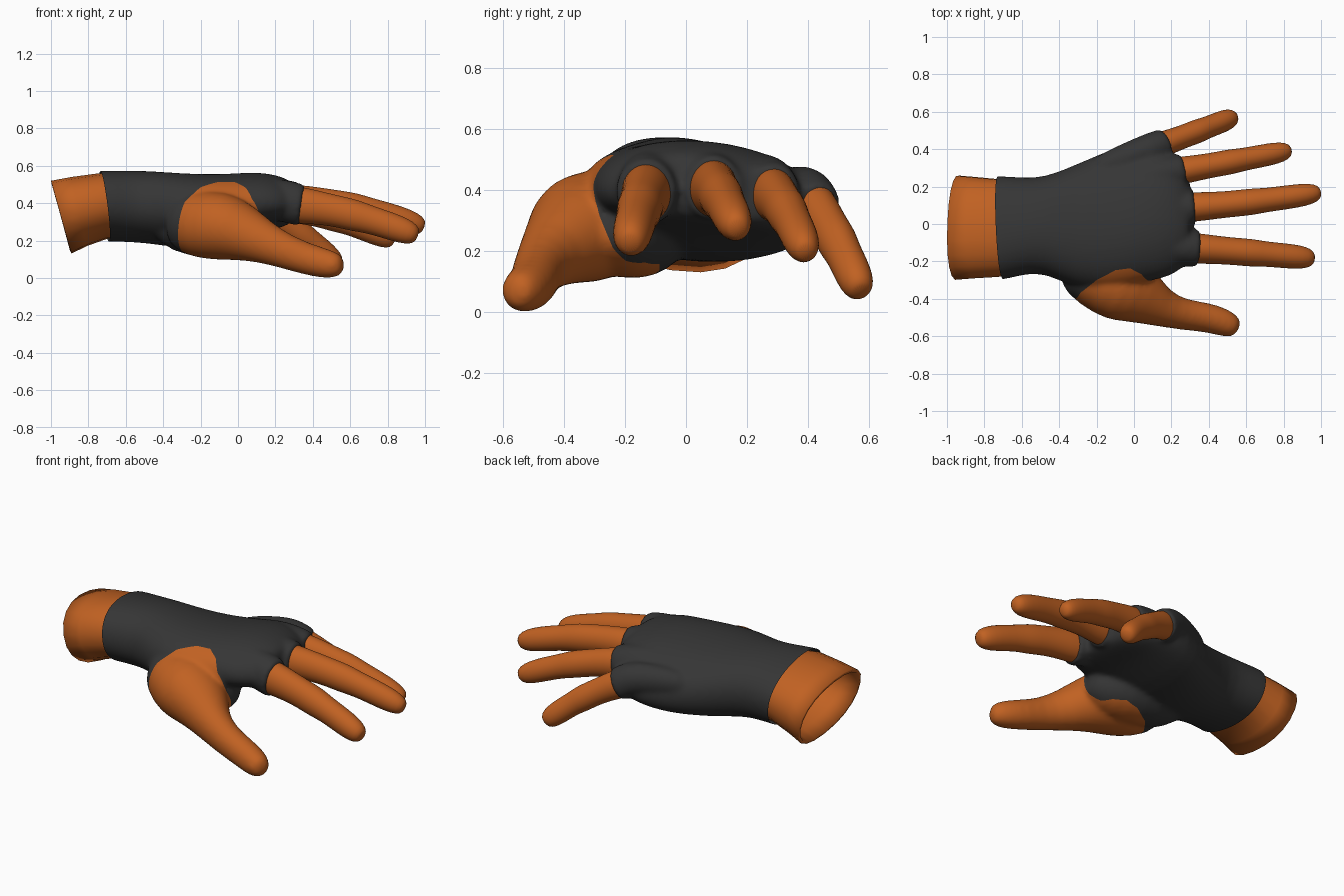
import bpy, bmesh, math
from mathutils import Vector

if "Cube" in bpy.data.objects:
    bpy.data.objects.remove(bpy.data.objects["Cube"])

SIDES = 20


def material(name, rgb):
    m = bpy.data.materials.new(name)
    m.diffuse_color = (*rgb, 1)
    m.use_nodes = True
    m.node_tree.nodes["Principled BSDF"].inputs["Base Color"].default_value = m.diffuse_color
    return m


skin = material("skin_orange", (0.53, 0.12, 0.016))
cloth = material("glove_charcoal", (0.036, 0.036, 0.036))


def bridge(bm, rings, caps=(True, True)):
    """Skin a list of point rings into a tube."""
    loops = [[bm.verts.new(p) for p in ring] for ring in rings]
    for a, b in zip(loops, loops[1:]):
        for i in range(SIDES):
            j = (i + 1) % SIDES
            bm.faces.new((a[i], a[j], b[j], b[i]))
    if caps[0]:
        bm.faces.new(loops[0][::-1])
    if caps[1]:
        bm.faces.new(loops[-1])


def section(x, y, z, ry, rz, tilt, arch=0.0, slant=0.0):
    """Tilted, arched cross-section of the arm, lying across x."""
    t, pts = math.radians(tilt), []
    for i in range(SIDES):
        a = 2 * math.pi * i / SIDES
        c, s = math.cos(a), math.sin(a)
        u = ry * math.copysign(abs(c) ** 0.9, c)
        v = rz * math.copysign(abs(s) ** 0.9, s) - arch * (c * c - 0.3)
        dz = v * math.cos(t) - u * math.sin(t)
        pts.append(Vector((x - slant * dz, y + u * math.cos(t) + v * math.sin(t), z + dz)))
    return pts


def tube(bm, path):
    """Tube along (x, y, z, side radius, height radius) stations."""
    pts = [Vector(p[:3]) for p in path]
    rings = []
    for i, p in enumerate(path):
        tan = (pts[min(i + 1, len(pts) - 1)] - pts[max(i - 1, 0)]).normalized()
        side = Vector((0, 0, 1)).cross(tan).normalized()
        up = tan.cross(side)
        rings.append([pts[i] + side * p[3] * math.cos(2 * math.pi * k / SIDES)
                      + up * p[4] * math.sin(2 * math.pi * k / SIDES) for k in range(SIDES)])
    bridge(bm, rings)


def make(name, bm, mats):
    bmesh.ops.recalc_face_normals(bm, faces=bm.faces)
    me = bpy.data.meshes.new(name)
    bm.to_mesh(me)
    bm.free()
    for m in mats:
        me.materials.append(m)
    for p in me.polygons:
        p.use_smooth = True
    ob = bpy.data.objects.new(name, me)
    bpy.context.collection.objects.link(ob)
    return ob


# Finger layout: base, middle joint, tip, base radius, tip radius
FINGERS = {
    "index": ((0.33, -0.13, 0.39), (0.64, -0.155, 0.33), (0.965, -0.185, 0.222), 0.086, 0.064),
    "middle": ((0.31, 0.09, 0.405), (0.64, 0.12, 0.37), (1.0, 0.17, 0.27), 0.083, 0.061),
    "ring": ((0.25, 0.285, 0.385), (0.53, 0.335, 0.32), (0.84, 0.395, 0.192), 0.078, 0.058),
    "pinky": ((0.15, 0.425, 0.34), (0.35, 0.50, 0.222), (0.54, 0.575, 0.062), 0.072, 0.058),
}


def along(f, t):
    """Point on the curve through base, joint and tip."""
    a, b, c = (Vector(v) for v in f[:3])
    return a * (1 - t) * (1 - 2 * t) + b * 4 * t * (1 - t) + c * t * (2 * t - 1)


for name, f in FINGERS.items():
    bm = bmesh.new()
    path = []
    for t, k in ((-0.15, 1.0), (0.02, 1.0), (0.2, 0.95), (0.36, 0.97), (0.48, 1.03), (0.6, 0.95),
                 (0.75, 1.0), (0.88, 1.0), (0.96, 0.82), (0.995, 0.45)):
        r = (f[3] + (f[4] - f[3]) * max(t, 0)) * k
        path.append((*along(f, t), r * 0.97, r * (1.16 - 0.12 * max(t, 0))))
    tube(bm, path)
    ob = make(name + "_finger", bm, [skin])
    ob.modifiers.new("round", "SUBSURF").levels = 1
    ob.modifiers["round"].render_levels = 1

# Open wrist with a slanted end
bm = bmesh.new()
bridge(bm, [section(-0.945, -0.02, 0.325, 0.282, 0.19, 9, slant=0.28),
            section(-0.85, -0.02, 0.355, 0.274, 0.18, 9, slant=0.22),
            section(-0.72, -0.022, 0.385, 0.264, 0.17, 9, slant=0.13),
            section(-0.50, -0.01, 0.38, 0.23, 0.16, 9)], caps=(False, True))
wrist = make("wrist", bm, [skin])
sol = wrist.modifiers.new("wall", "SOLIDIFY")
sol.thickness, sol.offset = 0.018, -1

# Hand body: palm, thumb and knuckle sleeves fused together
bm = bmesh.new()
bridge(bm, [section(*s) for s in (
    (-0.86, -0.025, 0.383, 0.292, 0.186, 9),
    (-0.72, -0.024, 0.385, 0.287, 0.186, 9),
    (-0.60, -0.012, 0.383, 0.264, 0.189, 9),
    (-0.48, -0.005, 0.38, 0.256, 0.193, 9),
    (-0.30, -0.015, 0.355, 0.345, 0.198, 8, 0.01),
    (-0.10, 0.03, 0.358, 0.39, 0.184, 8, 0.025),
    (0.04, 0.075, 0.385, 0.39, 0.167, 7, 0.035),
    (0.14, 0.075, 0.40, 0.375, 0.15, 6.5, 0.042),
    (0.23, 0.06, 0.40, 0.325, 0.13, 7, 0.045),
    (0.285, 0.04, 0.40, 0.25, 0.105, 8, 0.035),
    (0.305, 0.035, 0.40, 0.20, 0.08, 8, 0.03))])
# Thumb and its base
tube(bm, [(-0.38, -0.21, 0.30, 0.11, 0.13), (-0.22, -0.285, 0.285, 0.168, 0.182),
          (-0.08, -0.332, 0.28, 0.195, 0.188), (0.03, -0.375, 0.24, 0.165, 0.155),
          (0.14, -0.45, 0.19, 0.102, 0.113), (0.27, -0.487, 0.135, 0.083, 0.092),
          (0.38, -0.497, 0.098, 0.081, 0.086), (0.48, -0.525, 0.073, 0.077, 0.08),
          (0.535, -0.552, 0.067, 0.062, 0.066), (0.56, -0.565, 0.068, 0.035, 0.035)])
# Mound on the palm beside the thumb, and the web up to the index knuckle
tube(bm, [(-0.46, -0.10, 0.33, 0.08, 0.08), (-0.32, -0.14, 0.265, 0.15, 0.14),
          (-0.15, -0.17, 0.25, 0.19, 0.148), (-0.02, -0.21, 0.255, 0.17, 0.14),
          (0.07, -0.24, 0.28, 0.13, 0.11), (0.13, -0.25, 0.30, 0.07, 0.06)])
for f in FINGERS.values():
    base, fwd = along(f, 0), (along(f, 0.1) - along(f, 0)).normalized()
    back = Vector((fwd.x, fwd.y, fwd.z * 0.2))
    r = f[3]
    tube(bm, [(*(base + (back if d < -0.1 else fwd) * d + Vector((0, 0, lift))), r * k, r * k * 1.12)
              for d, k, lift in
              ((-0.44, 0.75, 0.0), (-0.32, 1.0, 0.02), (-0.19, 1.12, 0.035), (-0.08, 1.2, 0.012),
               (0.0, 1.18, 0.0), (0.012, 1.15, 0.0), (0.016, 1.1, 0.0))])
hand = make("glove_and_thumb", bm, [cloth, skin])
hand.modifiers.new("round", "SUBSURF").levels = 1
rem = hand.modifiers.new("fuse", "REMESH")
rem.mode, rem.voxel_size = "VOXEL", 0.0125
sm = hand.modifiers.new("relax", "SMOOTH")
sm.factor, sm.iterations = 0.5, 14
dg = bpy.context.evaluated_depsgraph_get()
fused = bpy.data.meshes.new_from_object(hand.evaluated_get(dg))
hand.modifiers.clear()

bm = bmesh.new()
bm.from_mesh(fused)
# Crisp open cuff at the wrist
bmesh.ops.bisect_plane(bm, geom=bm.verts[:] + bm.edges[:] + bm.faces[:],
                       plane_co=(-0.715, 0, 0.385), plane_no=(0.99, 0.06, 0.135), clear_inner=True)
# Thumb opening: cut along a sheared outline, then colour what is outside it
EDGE = [(-0.33, -0.50), (-0.285, -0.385), (-0.2, -0.285), (-0.1, -0.22), (-0.02, -0.21),
        (0.04, -0.255), (0.075, -0.315), (0.12, -0.34), (0.7, -0.36)]
SHEAR = 0.42
for (x0, y0), (x1, y1) in zip(EDGE, EDGE[1:]):
    faces = [f for f in bm.faces if x0 - 0.02 < f.calc_center_median().x < x1 + 0.02]
    geom = set(faces)
    for f in faces:
        geom.update(f.verts)
        geom.update(f.edges)
    bmesh.ops.bisect_plane(bm, geom=list(geom), plane_co=(x0, y0, 0.45),
                           plane_no=(y0 - y1, x1 - x0, SHEAR * (x1 - x0)))
for f in bm.faces:
    c = f.calc_center_median()
    y = c.y + SHEAR * (c.z - 0.45)
    f.smooth = True
    f.material_index = 0
    for (x0, y0), (x1, y1) in zip(EDGE, EDGE[1:]):
        if x0 <= c.x < x1 and y < y0 + (y1 - y0) * (c.x - x0) / (x1 - x0):
            f.material_index = 1
bm.to_mesh(hand.data)
bm.free()
